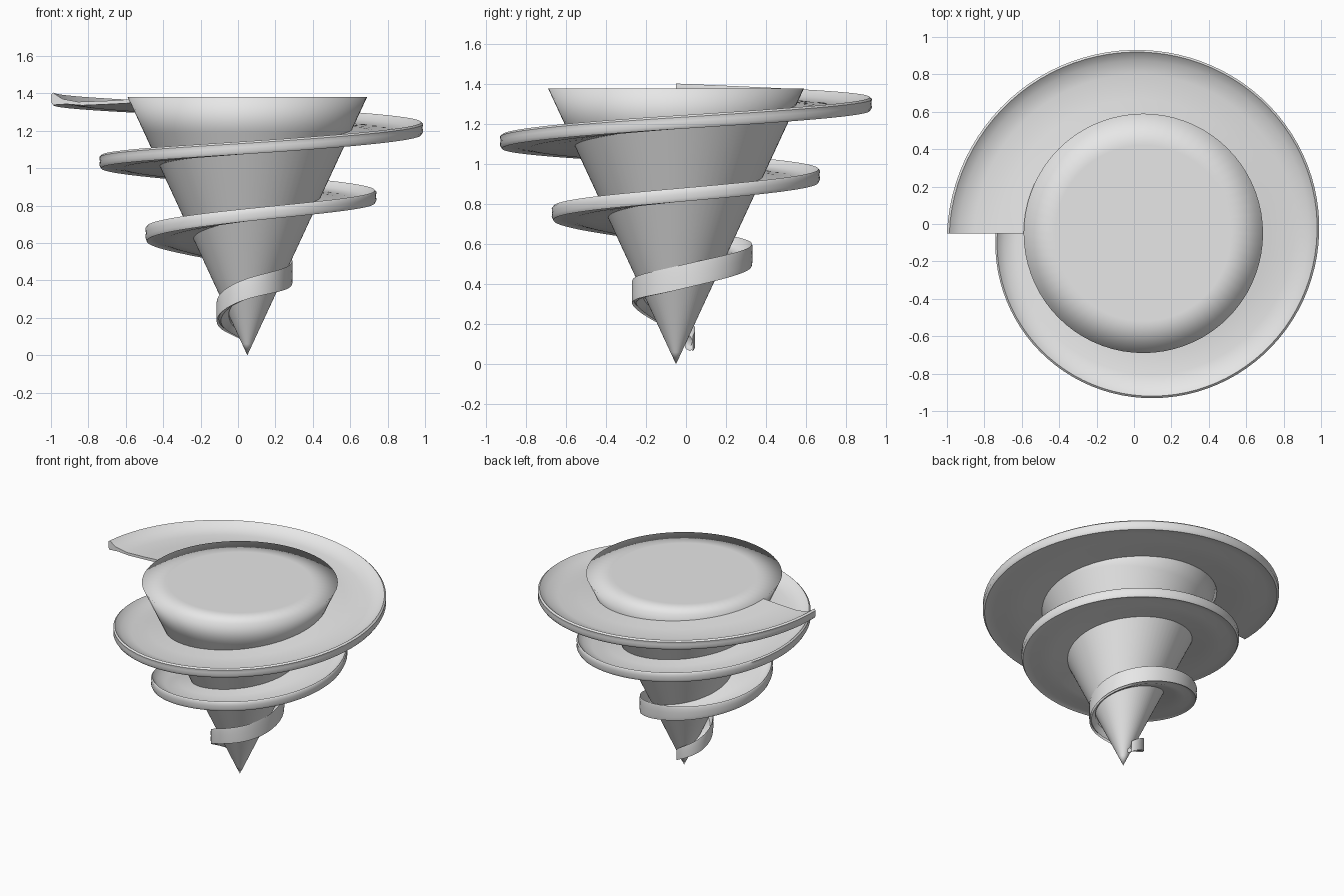
import bpy
import bmesh
import math

cube = bpy.data.objects.get("Cube")
if cube:
    bpy.data.objects.remove(cube, do_unlink=True)

AXIS_X, AXIS_Y = 0.05, -0.05
TOP_R, TOP_Z = 0.64, 1.38

grey = bpy.data.materials.new("light_grey")
grey.use_nodes = True
grey.diffuse_color = (0.8, 0.8, 0.8, 1)
grey.node_tree.nodes["Principled BSDF"].inputs["Base Color"].default_value = (0.8, 0.8, 0.8, 1)


def finish(bm, name):
    bmesh.ops.recalc_face_normals(bm, faces=bm.faces)
    mesh = bpy.data.meshes.new(name)
    bm.to_mesh(mesh)
    bm.free()
    mesh.materials.append(grey)
    obj = bpy.data.objects.new(name, mesh)
    obj.location = (AXIS_X, AXIS_Y, 0)
    bpy.context.collection.objects.link(obj)
    bpy.ops.object.select_all(action="DESELECT")
    obj.select_set(True)
    bpy.context.view_layer.objects.active = obj
    return obj


def bridge(bm, a, b):
    n = len(a)
    for i in range(n):
        j = (i + 1) % n
        bm.faces.new((a[i], a[j], b[j], b[i]))


# Cone core: lathed rings, shading flows softly over the top edge
def build_core(sides=72):
    bm = bmesh.new()
    rings = []
    levels = [(TOP_R * z / TOP_Z, z) for z in (0.06, 0.6, 1.19, TOP_Z)] + [(0.47, TOP_Z)]
    for r, z in levels:
        angles = [math.tau * i / sides for i in range(sides)]
        rings.append([bm.verts.new((r * math.cos(a), r * math.sin(a), z)) for a in angles])
    for a, b in zip(rings, rings[1:]):
        bridge(bm, a, b)
    tip = bm.verts.new((0, 0, 0))
    for i in range(sides):
        bm.faces.new((tip, rings[0][(i + 1) % sides], rings[0][i]))
    bm.faces.new(rings[-1])
    finish(bm, "cone_core")
    bpy.ops.object.shade_smooth()


# Spiral flange, described once per quarter turn from the tip up
RIM_R = [0.085, 0.16, 0.22, 0.235, 0.37, 0.54, 0.62, 0.69, 0.72, 0.79, 0.88, 0.94, 0.98, 1.05]
RIM_Z = [0.105, 0.21, 0.355, 0.43, 0.53, 0.64, 0.75, 0.845, 0.94, 1.03, 1.11, 1.21, 1.30, 1.37]
HALF_H = [0.04, 0.05, 0.055, 0.06, 0.055, 0.04] + [0.034] * 8

# Dished section: fraction of the width outwards, fraction of half height up
SECTION = [(-0.1, 0), (0.3, -0.3), (0.65, -0.45), (0.85, 0), (0.95, 0.8), (0.97, 1),
           (1, 0.7), (0.99, 0.1), (1, -0.5), (0.97, -1), (0.93, -0.9),
           (0.8, -0.8), (0.6, -1), (0.3, -0.85), (-0.1, -0.6)]


def sample(values, t):
    i = min(int(t), len(values) - 2)
    f = t - i
    p1, p2 = values[i], values[i + 1]
    p0 = values[i - 1] if i else 2 * p1 - p2
    p3 = values[i + 2] if i + 2 < len(values) else 2 * p2 - p1
    return p1 + f * ((p2 - p0) + f * (2 * p0 - 5 * p1 + 4 * p2 - p3
                     + f * (3 * (p1 - p2) + p3 - p0))) / 2


def build_flange(per_quarter=24):
    bm = bmesh.new()
    quarters = len(RIM_R) - 1
    rings = []
    for k in range(quarters * per_quarter + 1):
        t = k / per_quarter
        outer, z, h = sample(RIM_R, t), sample(RIM_Z, t), sample(HALF_H, t)
        inner = TOP_R * z / TOP_Z
        angle = math.pi / 2 * (t + 1)
        ring = []
        for u, v in SECTION:
            r = inner + u * (outer - inner)
            ring.append(bm.verts.new((r * math.cos(angle), r * math.sin(angle), z + v * h)))
        rings.append(ring)
    for a, b in zip(rings, rings[1:]):
        bridge(bm, a, b)
    bm.faces.new(rings[0])
    bm.faces.new(rings[-1])
    finish(bm, "spiral_flange")
    bpy.ops.object.shade_smooth_by_angle(angle=math.radians(50))


build_core()
build_flange()
